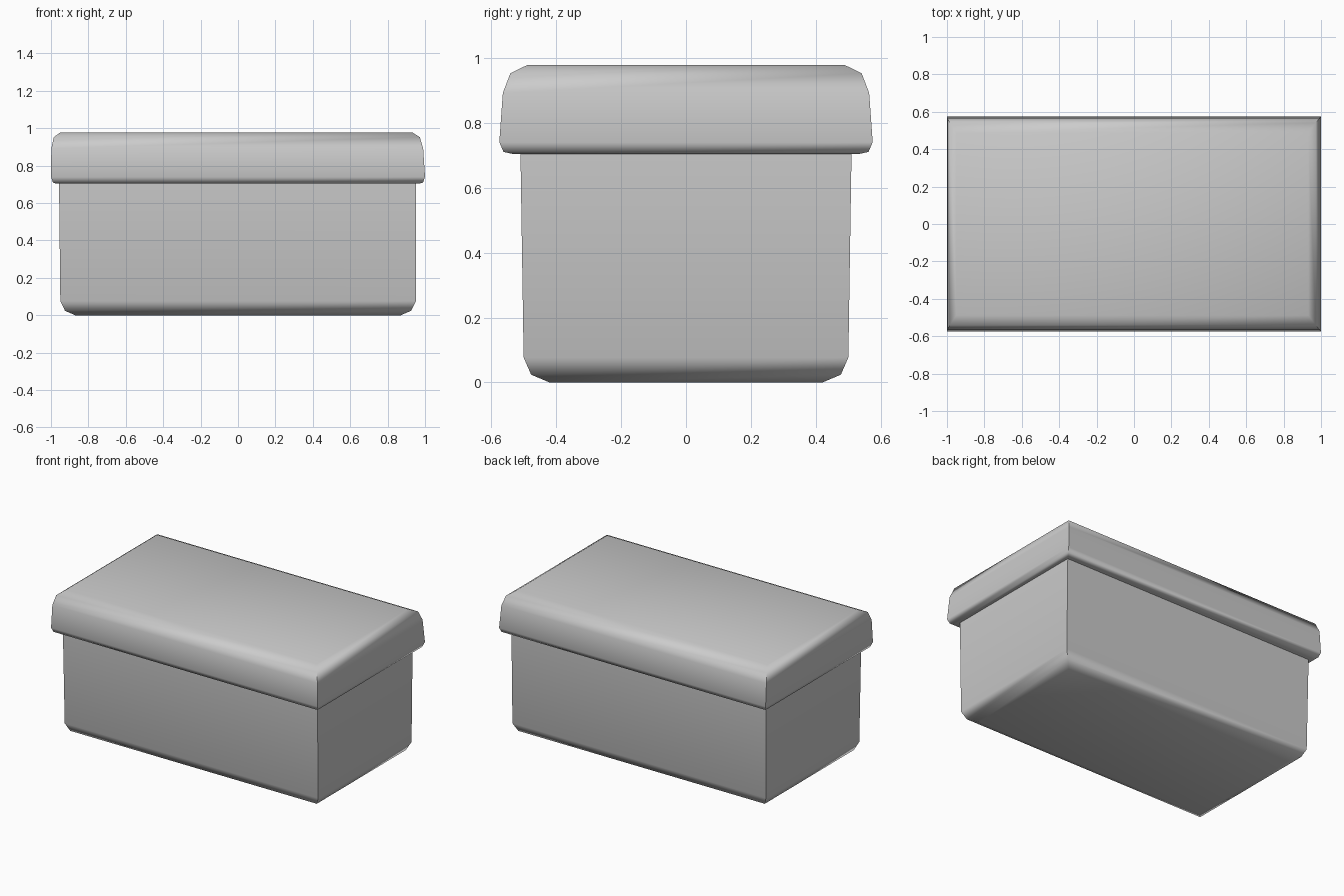
import bpy, bmesh, math

if "Cube" in bpy.data.objects:
    bpy.data.objects.remove(bpy.data.objects["Cube"])


def ring_solid(name, rings):
    """Loft rectangles (x_min, x_max, y_half, z) into a closed mitred solid."""
    bm = bmesh.new()
    loops = [[bm.verts.new(p) for p in ((x0, -y, z), (x1, -y, z), (x1, y, z), (x0, y, z))]
             for x0, x1, y, z in rings]
    for a, b in zip(loops, loops[1:]):
        for i in range(4):
            j = (i + 1) % 4
            bm.faces.new((a[i], a[j], b[j], b[i]))
    bm.faces.new(loops[0][::-1])
    bm.faces.new(loops[-1])
    bmesh.ops.recalc_face_normals(bm, faces=bm.faces)
    mesh = bpy.data.meshes.new(name)
    bm.to_mesh(mesh)
    bm.free()
    obj = bpy.data.objects.new(name, mesh)
    bpy.context.collection.objects.link(obj)
    bpy.ops.object.select_all(action='DESELECT')
    obj.select_set(True)
    bpy.context.view_layer.objects.active = obj
    bpy.ops.object.shade_smooth_by_angle(angle=math.radians(60))
    return obj


# Box body with rounded bottom edge, running slightly up into the lid
ring_solid("box_body", [
    (-0.87, 0.87, 0.42, 0.0),
    (-0.925, 0.925, 0.477, 0.024),
    (-0.95, 0.952, 0.50, 0.077),
    (-0.957, 0.953, 0.51, 0.72),
])

# Overhanging lid with a small lower round and a larger upper round
ring_solid("lid", [
    (-0.975, 0.97, 0.535, 0.704),
    (-0.99, 0.99, 0.562, 0.71),
    (-1.0, 1.0, 0.575, 0.74),
    (-0.998, 0.99, 0.564, 0.892),
    (-0.985, 0.972, 0.541, 0.952),
    (-0.95, 0.932, 0.488, 0.978),
])
